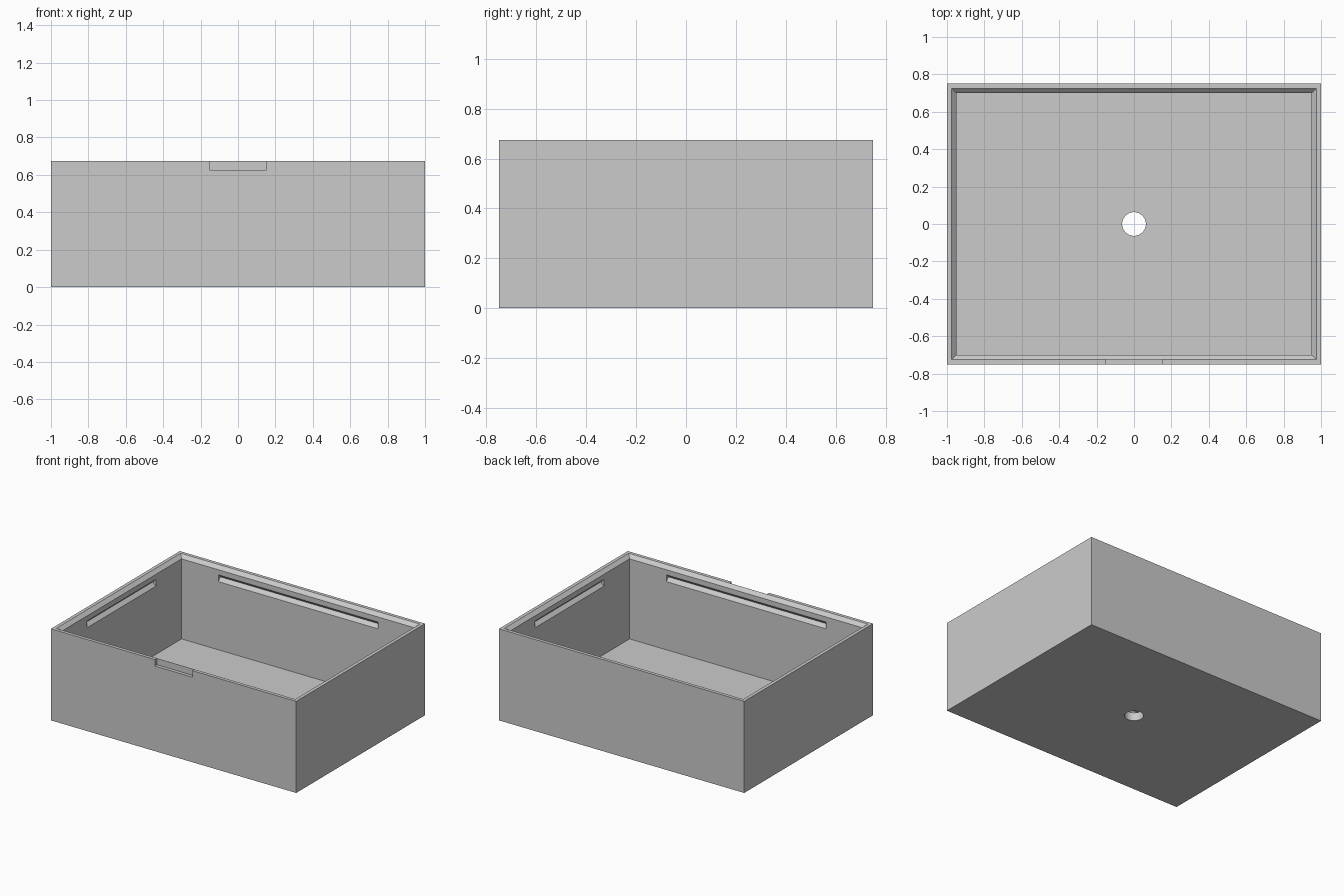
import bpy, bmesh, math
from mathutils import Matrix, Vector

if "Cube" in bpy.data.objects:
    bpy.data.objects.remove(bpy.data.objects["Cube"])

HX, HY, H = 1.0, 0.75, 0.675   # outer half sizes and height
WALL, FLOOR = 0.05, 0.06       # wall and floor thickness
BEVEL = 0.025                  # inner rim bevel and groove depth

grey = bpy.data.materials.new("light grey")
grey.use_nodes = True
colour = (0.6, 0.6, 0.6, 1)
grey.diffuse_color = colour
grey.node_tree.nodes["Principled BSDF"].inputs["Base Color"].default_value = colour


def loft(name, rings):
    """Solid through a stack of matching rings of points."""
    bm = bmesh.new()
    loops = [[bm.verts.new(p) for p in ring] for ring in rings]
    bm.faces.new(loops[0])
    bm.faces.new(loops[-1])
    for a, b in zip(loops, loops[1:]):
        for i in range(len(a)):
            j = (i + 1) % len(a)
            bm.faces.new((a[i], a[j], b[j], b[i]))
    bmesh.ops.recalc_face_normals(bm, faces=bm.faces)
    mesh = bpy.data.meshes.new(name)
    bm.to_mesh(mesh)
    bm.free()
    mesh.materials.append(grey)
    obj = bpy.data.objects.new(name, mesh)
    bpy.context.collection.objects.link(obj)
    return obj


def rect(x, y, z, cy=0):
    return [(-x, cy - y, z), (x, cy - y, z), (x, cy + y, z), (-x, cy + y, z)]


def circle(r, z, n=48):
    return [(r * math.cos(math.tau * i / n), r * math.sin(math.tau * i / n), z) for i in range(n)]


def groove(angle, half_length, wall_distance):
    """Triangular groove cutter running along an inner wall face."""
    z, d, over = 0.5875, BEVEL, 0.01
    profile = [(wall_distance - over, z - d - over), (wall_distance + d, z),
               (wall_distance - over, z + d + over)]
    obj = loft("groove_cutter", [[(x, y, h) for y, h in profile]
                                 for x in (-half_length, half_length)])
    obj.data.transform(Matrix.Rotation(angle, 4, "Z"))
    return obj


# Box body
box = loft("open_box", [rect(HX, HY, 0), rect(HX, HY, H)])

# Cavity with a bevelled rim
ix, iy, up = HX - WALL, HY - WALL, 0.01
cutters = [loft("cavity_cutter", [rect(ix, iy, FLOOR), rect(ix, iy, H - BEVEL),
                                  rect(ix + BEVEL + up, iy + BEVEL + up, H + up)])]

# Snap grooves in all four walls
for k in range(4):
    long_side = k % 2 == 0
    cutters.append(groove(k * math.pi / 2, 0.65 if long_side else 0.4, iy if long_side else ix))

# Finger notch in the front rim, and drain hole in the floor
cutters.append(loft("notch_cutter", [rect(0.1525, 0.0245, 0.627, -HY),
                                     rect(0.1525, 0.0245, H + 0.1, -HY)]))
cutters.append(loft("hole_cutter", [circle(0.0635, -0.1), circle(0.0635, 0.2)]))

# Cut everything out of the body
bpy.context.view_layer.objects.active = box
for cutter in cutters:
    cutter.hide_render = True
    mod = box.modifiers.new("cut", "BOOLEAN")
    mod.operation, mod.solver, mod.object = "DIFFERENCE", "EXACT", cutter
    bpy.ops.object.modifier_apply(modifier=mod.name)
    bpy.data.objects.remove(cutter)

# Smooth the hole, keep edges sharp
box.select_set(True)
bpy.ops.object.shade_smooth_by_angle(angle=math.radians(30))
